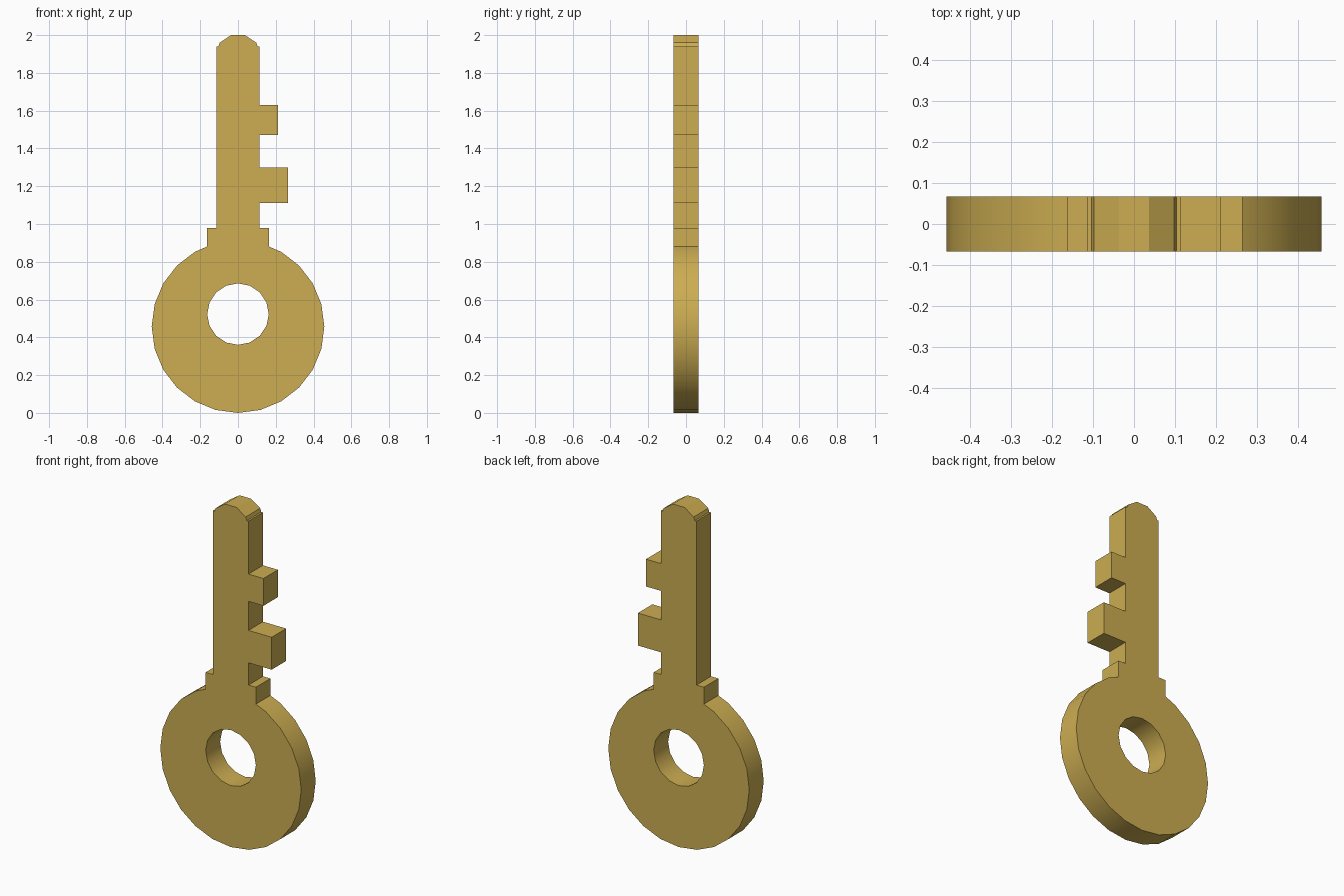
import bpy, bmesh, math
from mathutils import Vector

if "Cube" in bpy.data.objects:
    bpy.data.objects.remove(bpy.data.objects["Cube"])

HALF = 0.067                      # half thickness
BOW_R, BOW_Z = 0.457, 0.457       # round handle
HOLE_R, HOLE_Z = 0.163, 0.523     # hole in the handle


def arc(radius, z, sides, first, last):
    """Points of a regular polygon, by step number from +x."""
    return [(radius * math.cos(math.tau * i / sides),
             z + radius * math.sin(math.tau * i / sides))
            for i in range(first, last + 1)]


# Handle rim, open at the top where the collar leaves it
outline = arc(BOW_R, BOW_Z, 24, 8, 28)

# Right side: collar, two teeth, stepped tip
collar = [(0.163, 0.881), (0.163, 0.98), (0.115, 0.98)]
teeth = []
for low, high, reach in ((1.11, 1.30, 0.265), (1.47, 1.63, 0.212)):
    teeth += [(0.115, low), (reach, low), (reach, high), (0.115, high)]
tip = [(0.115, 1.94), (0.104, 1.94), (0.097, 1.96), (0.037, 2.0)]

# Left side mirrors the collar and tip, without teeth
outline += collar + teeth + tip
outline += [(-x, z) for x, z in reversed(collar + tip)]
hole = arc(HOLE_R, HOLE_Z, 16, 0, 15)

# Fill the profile with its hole and extrude it
bm = bmesh.new()
edges = []
for loop in (outline, hole):
    verts = [bm.verts.new((x, -HALF, z)) for x, z in loop]
    edges += [bm.edges.new((a, b)) for a, b in zip(verts, verts[1:] + verts[:1])]
bmesh.ops.triangle_fill(bm, edges=edges, use_beauty=True, normal=Vector((0, -1, 0)))
result = bmesh.ops.extrude_face_region(bm, geom=bm.faces[:], use_keep_orig=True)
moved = [v for v in result["geom"] if isinstance(v, bmesh.types.BMVert)]
bmesh.ops.translate(bm, verts=moved, vec=(0, 2 * HALF, 0))
bmesh.ops.recalc_face_normals(bm, faces=bm.faces[:])

mesh = bpy.data.meshes.new("key")
bm.to_mesh(mesh)
bm.free()
key = bpy.data.objects.new("key", mesh)
bpy.context.collection.objects.link(key)

# Brass colour
brass = bpy.data.materials.new("brass")
brass.diffuse_color = (0.604, 0.418, 0.084, 1)
brass.use_nodes = True
brass.node_tree.nodes["Principled BSDF"].inputs["Base Color"].default_value = brass.diffuse_color
mesh.materials.append(brass)

# Smooth rim and hole, sharp corners
bpy.context.view_layer.objects.active = key
key.select_set(True)
bpy.ops.object.shade_smooth_by_angle(angle=math.radians(30))
